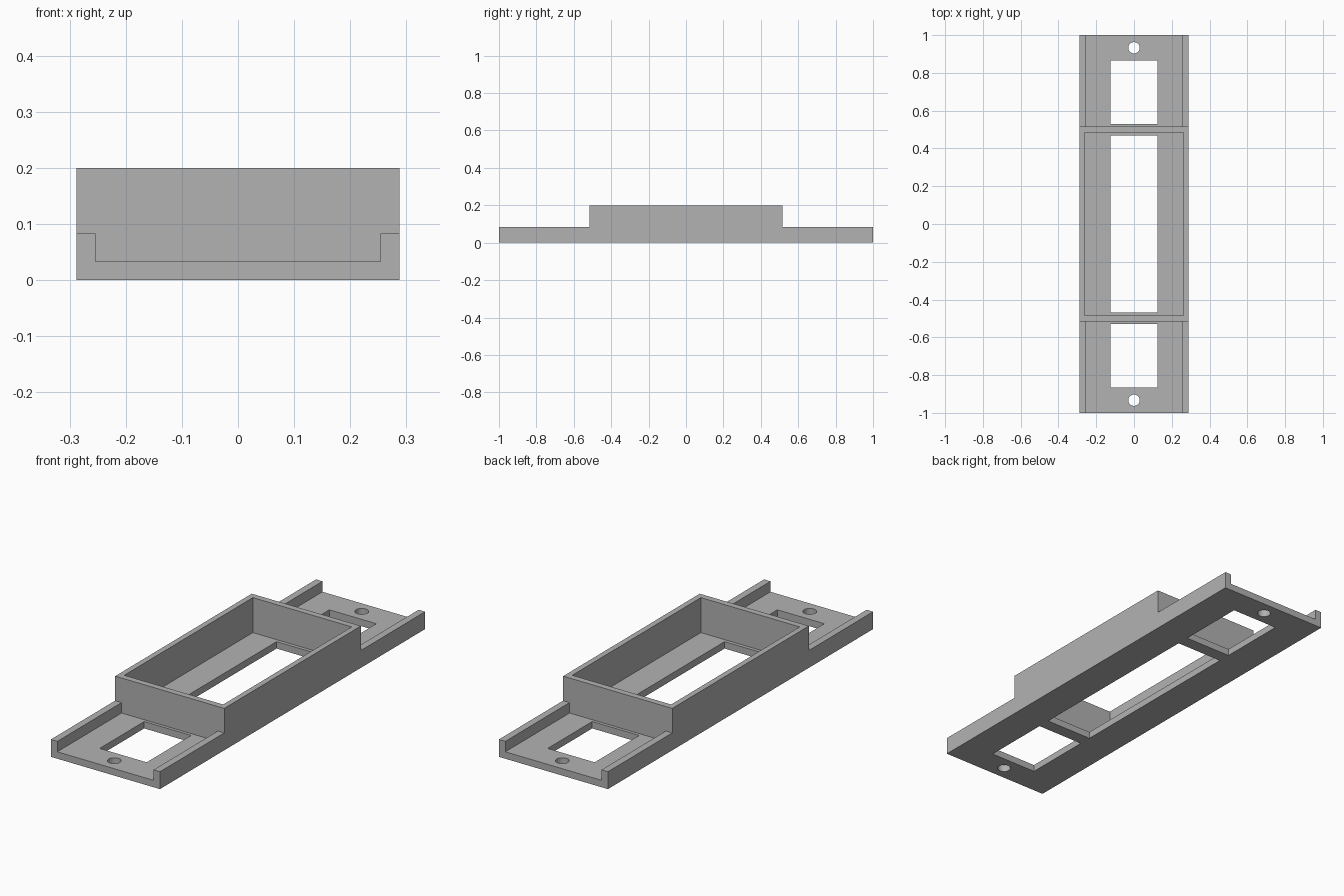
import bpy
import bmesh

cube = bpy.data.objects.get("Cube")
if cube:
    bpy.data.objects.remove(cube, do_unlink=True)

# Main dimensions
HALF_W, HALF_L = 0.288, 1.0
FLOOR, RAIL, TOP = 0.033, 0.083, 0.2
BOX_L = 0.515
OVER = 0.1

grey = bpy.data.materials.new("plain grey")
grey.diffuse_color = (0.448, 0.448, 0.448, 1)
grey.use_nodes = True
grey.node_tree.nodes["Principled BSDF"].inputs["Base Color"].default_value = grey.diffuse_color


def make_object(name, bm):
    bmesh.ops.recalc_face_normals(bm, faces=bm.faces)
    mesh = bpy.data.meshes.new(name)
    bm.to_mesh(mesh)
    bm.free()
    mesh.materials.append(grey)
    obj = bpy.data.objects.new(name, mesh)
    bpy.context.collection.objects.link(obj)
    return obj


def block(name, x, y0, y1, z0, z1):
    """Box spanning -x..x, y0..y1 and z0..z1."""
    bm = bmesh.new()
    bmesh.ops.create_cube(bm, size=1)
    for v in bm.verts:
        v.co = (2 * x * v.co.x, y0 + (v.co.y + 0.5) * (y1 - y0), z0 + (v.co.z + 0.5) * (z1 - z0))
    return make_object(name, bm)


def screw_hole(name, y, radius):
    bm = bmesh.new()
    bmesh.ops.create_cone(bm, cap_ends=True, segments=32, radius1=radius, radius2=radius, depth=0.4)
    bmesh.ops.translate(bm, vec=(0, y, 0), verts=bm.verts)
    return make_object(name, bm)


# Stepped side profile extruded across the width
profile = [(-HALF_L, 0), (HALF_L, 0), (HALF_L, RAIL), (BOX_L, RAIL),
           (BOX_L, TOP), (-BOX_L, TOP), (-BOX_L, RAIL), (-HALF_L, RAIL)]
bm = bmesh.new()
side = bm.faces.new([bm.verts.new((-HALF_W, y, z)) for y, z in profile])
extruded = bmesh.ops.extrude_face_region(bm, geom=[side])["geom"]
bmesh.ops.translate(bm, vec=(2 * HALF_W, 0, 0),
                    verts=[g for g in extruded if isinstance(g, bmesh.types.BMVert)])
body = make_object("mounting_frame", bm)

# Pocket and window in the central box
cutters = [
    block("box_pocket", 0.261, -0.485, 0.485, FLOOR, TOP + OVER),
    block("box_window", 0.124, -0.468, 0.468, -OVER, TOP),
]

# Channel between the rails, window and screw hole at each end
for s, end in ((-1, "front"), (1, "back")):
    y0, y1 = sorted((s * BOX_L, s * (HALF_L + OVER)))
    cutters.append(block(end + "_channel", 0.254, y0, y1, FLOOR, TOP + OVER))
    y0, y1 = sorted((s * 0.53, s * 0.866))
    cutters.append(block(end + "_window", 0.124, y0, y1, -OVER, OVER))
    cutters.append(screw_hole(end + "_screw_hole", s * 0.933, 0.03))

# Cut everything out of the body
bpy.context.view_layer.objects.active = body
for cutter in cutters:
    cutter.hide_render = True
    cut = body.modifiers.new(cutter.name, 'BOOLEAN')
    cut.operation = 'DIFFERENCE'
    cut.solver = 'EXACT'
    cut.object = cutter
    bpy.ops.object.modifier_apply(modifier=cut.name)
    bpy.data.objects.remove(cutter, do_unlink=True)

# Smooth the hole walls, keep all edges sharp
bpy.ops.object.select_all(action='DESELECT')
body.select_set(True)
bpy.ops.object.shade_smooth_by_angle()
